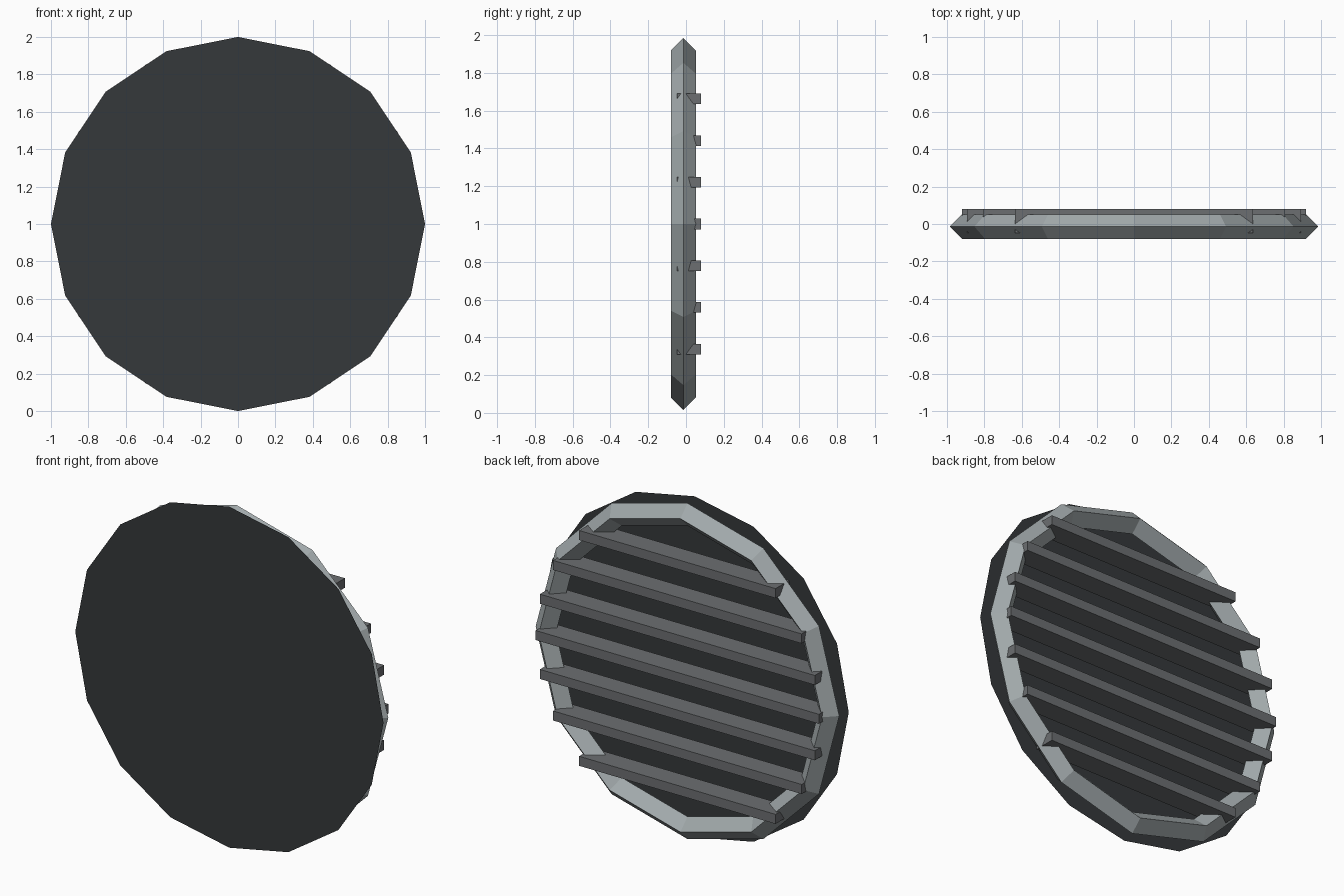
import bpy, math
from mathutils import Matrix

if "Cube" in bpy.data.objects:
    bpy.data.objects.remove(bpy.data.objects["Cube"])

CZ = 1.0           # height of the hub
RING_R = 0.919     # ring centreline radius
TUBE_R = 0.066     # ring tube radius
RING_Y = -0.014


def paint(obj, name, rgb):
    mat = bpy.data.materials.get(name) or bpy.data.materials.new(name)
    mat.diffuse_color = (*rgb, 1)
    mat.use_nodes = True
    mat.node_tree.nodes["Principled BSDF"].inputs["Base Color"].default_value = mat.diffuse_color
    obj.data.materials.append(mat)


# Thin front disc, 16 sides, single sheet with a corner at the top
bpy.ops.mesh.primitive_circle_add(vertices=16, radius=1.0, fill_type='NGON')
disc = bpy.context.object
disc.name = "front_disc"
disc.data.transform(Matrix.Rotation(math.radians(90), 4, 'X'))
disc.location = (0, -0.08, CZ)
paint(disc, "dark_panel", (0.035, 0.04, 0.043))

# Rim ring with a diamond cross-section
bpy.ops.mesh.primitive_torus_add(major_segments=12, minor_segments=4,
                                 major_radius=RING_R, minor_radius=TUBE_R)
ring = bpy.context.object
ring.name = "rim_ring"
ring.data.transform(Matrix.Rotation(math.radians(90), 4, 'X'))
ring.location = (0, RING_Y, CZ)
paint(ring, "light_metal", (0.36, 0.40, 0.41))

# Horizontal slats, each cut to the chord of the ring
Y0, Y1, HEIGHT, STEP = -0.047, 0.08, 0.056, 0.2207
for k in range(-3, 4):
    dz = k * STEP
    half = math.sqrt(RING_R ** 2 - dz ** 2)
    bpy.ops.mesh.primitive_cube_add(size=1)
    slat = bpy.context.object
    slat.name = f"slat_{k + 4}"
    slat.data.transform(Matrix.Diagonal((2 * half, Y1 - Y0, HEIGHT, 1)))
    slat.location = (0, (Y0 + Y1) / 2, CZ + dz)
    paint(slat, "slat_metal", (0.15, 0.158, 0.165))
